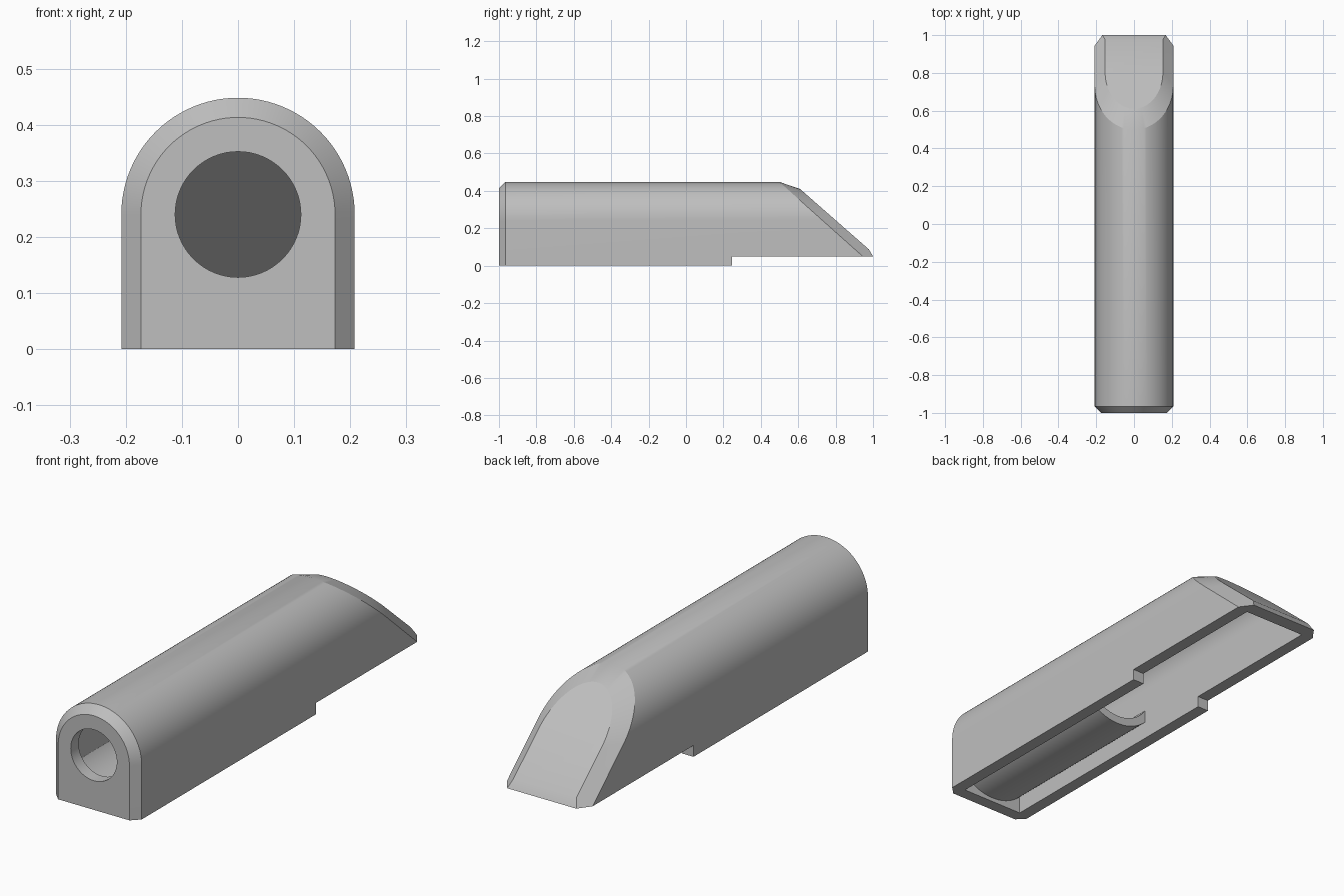
import bpy, bmesh, math
from mathutils import Vector

if "Cube" in bpy.data.objects:
    bpy.data.objects.remove(bpy.data.objects["Cube"], do_unlink=True)

grey = bpy.data.materials.new("plain grey")
grey.use_nodes = True
COLOR = (0.52, 0.52, 0.52, 1)
grey.diffuse_color = COLOR
grey.node_tree.nodes["Principled BSDF"].inputs["Base Color"].default_value = COLOR

AXIS = 0.24      # height of the arch centre and of the bore
HALF = 0.208     # half width of the body
WALL = 0.055


def arch(rx, rz, base=0.0, steps=48):
    """Round-topped section as (x, z) points."""
    pts = [(rx * math.cos(math.pi * i / steps), AXIS + rz * math.sin(math.pi * i / steps))
           for i in range(steps + 1)]
    return pts + [(-rx, base), (rx, base)]


def loft(name, rings):
    """Skin rings of (section, y as a function of z) and cap both ends."""
    bm = bmesh.new()
    loops = [[bm.verts.new((x, y(z), z)) for x, z in section] for section, y in rings]
    for a, b in zip(loops, loops[1:]):
        n = len(a)
        for i in range(n):
            bm.faces.new((a[i], a[(i + 1) % n], b[(i + 1) % n], b[i]))
    bm.faces.new(loops[0])
    bm.faces.new(loops[-1])
    return finish(name, bm)


def finish(name, bm):
    bmesh.ops.recalc_face_normals(bm, faces=bm.faces)
    mesh = bpy.data.meshes.new(name)
    bm.to_mesh(mesh)
    bm.free()
    mesh.materials.append(grey)
    obj = bpy.data.objects.new(name, mesh)
    bpy.context.collection.objects.link(obj)
    return obj


def flat(y):
    return lambda z: y


def cut(obj, cutter):
    """Subtract the cutter and discard it."""
    mod = obj.modifiers.new("cut", "BOOLEAN")
    mod.operation = "DIFFERENCE"
    mod.solver = "EXACT"
    mod.object = cutter
    cutter.hide_render = True
    bpy.context.view_layer.objects.active = obj
    bpy.ops.object.modifier_apply(modifier=mod.name)
    bpy.data.objects.remove(cutter, do_unlink=True)


def smooth(obj):
    bpy.ops.object.select_all(action="DESELECT")
    obj.select_set(True)
    bpy.context.view_layer.objects.active = obj
    bpy.ops.object.shade_smooth_by_angle(angle=math.radians(20))


# Arched body with chamfered front and a chamfered sloping tail
def slope(z):
    return 0.61 + (0.41 - z) * 1.14


body = loft("body", [
    (arch(HALF - 0.035, HALF - 0.035), flat(-1)),
    (arch(HALF, HALF), flat(-0.965)),
    (arch(HALF, HALF), lambda z: 0.945 - (z - 0.05) * 1.12),
    (arch(HALF - WALL, 0.17), slope),
])

# Blunt the tip of the tail
bm = bmesh.new()
bm.from_mesh(body.data)
cutting = bmesh.ops.bisect_plane(bm, geom=bm.verts[:] + bm.edges[:] + bm.faces[:],
                                 plane_co=Vector((0, 1, 0.05)),
                                 plane_no=Vector((0, 0.05, 0.03)), clear_outer=True)
bmesh.ops.holes_fill(bm, edges=[e for e in bm.edges if e.is_boundary])
bmesh.ops.recalc_face_normals(bm, faces=bm.faces)
bm.to_mesh(body.data)
bm.free()

# Raised underside at the tail
step = [(-0.5, -0.5), (0.5, -0.5), (0.5, 0.05), (-0.5, 0.05)]
cut(body, loft("step_cutter", [(step, flat(0.245)), (step, flat(1.5))]))

# Hollow open to the bottom
inner = arch(HALF - WALL, HALF - WALL, base=-0.1)
cut(body, loft("cavity_cutter", [(inner, flat(-1 + WALL)),
                                 (inner, lambda z: slope(z) - 0.084)]))

# Round hole through the front wall
ring = [(0.112 * math.cos(math.tau * i / 64), AXIS + 0.112 * math.sin(math.tau * i / 64))
        for i in range(64)]
cut(body, loft("hole_cutter", [(ring, flat(-1.1)), (ring, flat(-0.9))]))
smooth(body)


# Curved trough under the bore, joined to the side walls
def trough_arc(radius, steps=32):
    reach = math.asin(0.16 / radius)
    angles = [reach * (2 * i / steps - 1) for i in range(steps + 1)]
    return [(radius * math.sin(a), AXIS - radius * math.cos(a)) for a in angles]


section = trough_arc(0.222) + trough_arc(0.185)[::-1]
trough = loft("bore_trough", [(section, flat(-0.96)), (section, flat(-0.11))])
smooth(trough)
